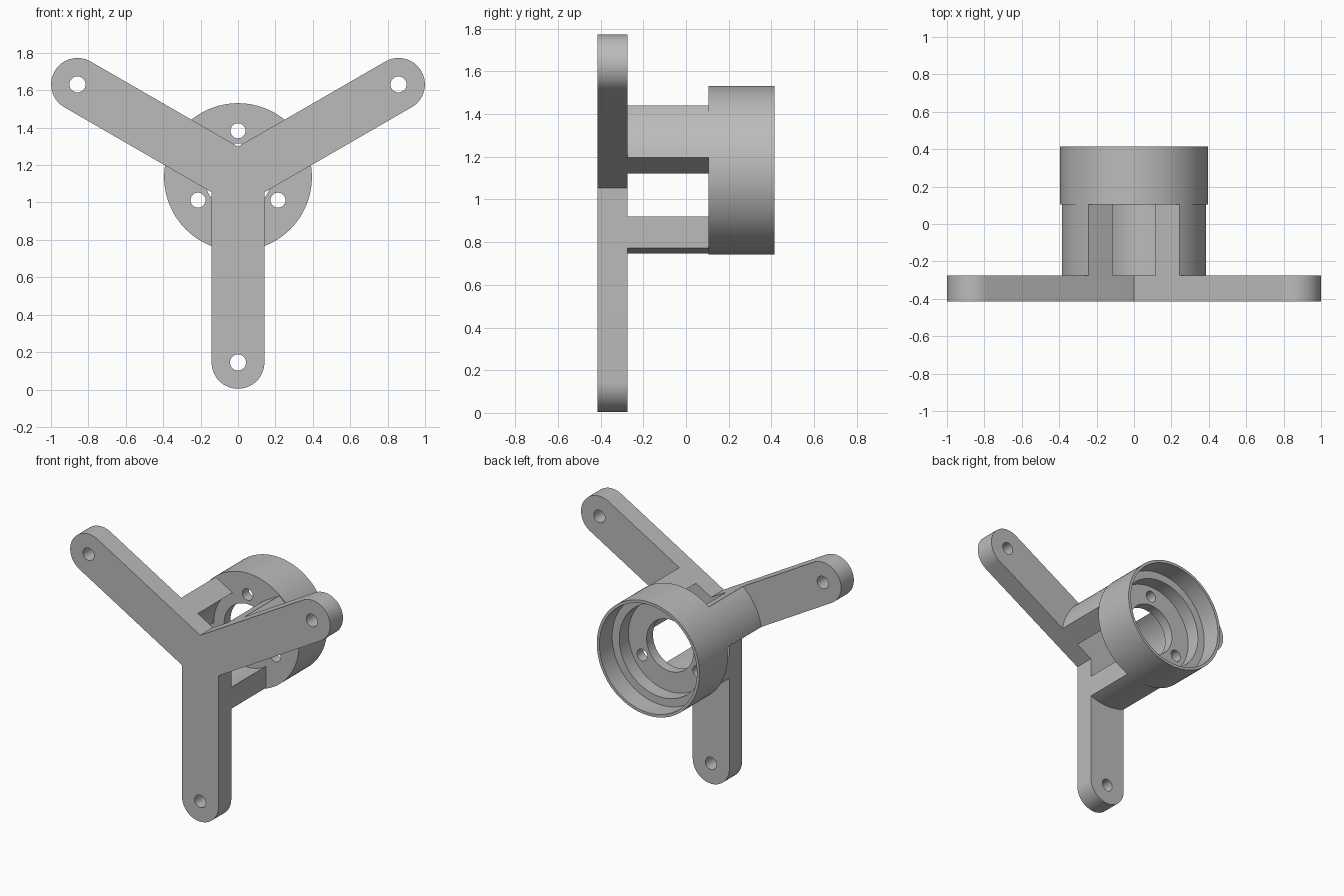
import bpy, bmesh
from math import cos, sin, pi, sqrt, asin, radians
from mathutils import Matrix, Vector

if "Cube" in bpy.data.objects:
    bpy.data.objects.remove(bpy.data.objects["Cube"], do_unlink=True)

HUB = 1.136            # height of the hub axis
REACH = 0.991          # hub axis to arm tip hole
HALF = 0.141           # half arm width
CUP_R, LEG_R, BORE = 0.395, 0.39, 0.257
PLATE_FRONT, PLATE_BACK, CUP_FRONT, CUP_BACK = -0.415, -0.275, 0.105, 0.415
ARM_ANGLES = [radians(a) for a in (-90, 30, 150)]

grey = bpy.data.materials.new("plain grey")
grey.use_nodes = True
grey.diffuse_color = (0.5, 0.5, 0.5, 1)
grey.node_tree.nodes["Principled BSDF"].inputs["Base Color"].default_value = (0.5, 0.5, 0.5, 1)


def finish(name, bm):
    bmesh.ops.recalc_face_normals(bm, faces=bm.faces)
    mesh = bpy.data.meshes.new(name)
    bm.to_mesh(mesh)
    bm.free()
    mesh.materials.append(grey)
    obj = bpy.data.objects.new(name, mesh)
    bpy.context.collection.objects.link(obj)
    return obj


def prism(name, outline, y0, y1):
    """Extrude an outline, given around the hub axis, from y0 to y1."""
    bm = bmesh.new()
    face = bm.faces.new([bm.verts.new((u, y0, HUB + v)) for u, v in outline])
    side = bmesh.ops.extrude_face_region(bm, geom=[face])
    moved = [v for v in side["geom"] if isinstance(v, bmesh.types.BMVert)]
    bmesh.ops.translate(bm, verts=moved, vec=(0, y1 - y0, 0))
    return finish(name, bm)


def arc(radius, start, end, steps, centre=(0, 0)):
    return [(centre[0] + radius * cos(start + (end - start) * i / steps),
             centre[1] + radius * sin(start + (end - start) * i / steps))
            for i in range(steps + 1)]


def turn(points, angle):
    return [(u * cos(angle) - v * sin(angle), u * sin(angle) + v * cos(angle))
            for u, v in points]


def activate(obj):
    bpy.ops.object.select_all(action="DESELECT")
    obj.select_set(True)
    bpy.context.view_layer.objects.active = obj


def drill(obj, distance, radius, angles):
    """Cut round holes along y at the given distance from the hub axis."""
    for angle in angles:
        centre = (distance * cos(angle), distance * sin(angle))
        cutter = prism("hole_cutter", arc(radius, 0, 2 * pi, 48, centre)[:-1], -1, 1)
        cutter.hide_render = True
        mod = obj.modifiers.new("hole", "BOOLEAN")
        mod.operation, mod.solver, mod.object = "DIFFERENCE", "EXACT", cutter
        activate(obj)
        bpy.ops.object.modifier_apply(modifier=mod.name)
        bpy.data.objects.remove(cutter, do_unlink=True)


def smooth(obj):
    activate(obj)
    bpy.ops.object.shade_smooth_by_angle(angle=radians(30))


# Three-armed plate with rounded ends
outline = []
for angle in ARM_ANGLES:
    tip = arc(HALF, -pi / 2, pi / 2, 32, (REACH, 0))
    inner_corner = (HALF / sqrt(3), HALF)
    outline += turn(tip + [inner_corner], angle)
plate = prism("three_arm_plate", outline, PLATE_FRONT, PLATE_BACK)
drill(plate, REACH, 0.043, ARM_ANGLES)
smooth(plate)

# Legs joining the plate to the cup, curved inside and out
outer, inner = asin(HALF / LEG_R), asin(HALF / BORE)
section = arc(LEG_R, -outer, outer, 16) + arc(BORE, inner, -inner, 16)
for label, angle in zip(("bottom", "left", "right"), ARM_ANGLES):
    smooth(prism(label + "_leg", turn(section, angle), PLATE_BACK, CUP_FRONT))

# Stepped cup, turned around the hub axis
HOLE, STEP_R, RIM_R = 0.18, 0.32, 0.375
FLOOR, LEDGE = 0.175, 0.275
profile = [(HOLE, CUP_FRONT), (CUP_R, CUP_FRONT), (CUP_R, CUP_BACK), (RIM_R, CUP_BACK),
           (RIM_R, LEDGE), (STEP_R, LEDGE), (STEP_R, FLOOR), (HOLE, FLOOR)]
bm = bmesh.new()
ring = [bm.verts.new((r, y, HUB)) for r, y in profile]
edges = [bm.edges.new((a, b)) for a, b in zip(ring, ring[1:] + ring[:1])]
bmesh.ops.spin(bm, geom=ring + edges, cent=(0, 0, HUB), axis=(0, 1, 0),
               angle=2 * pi, steps=96, use_merge=True)
bmesh.ops.remove_doubles(bm, verts=bm.verts, dist=0.0001)
cup = finish("stepped_cup", bm)
drill(cup, 0.247, 0.04, [a + pi for a in ARM_ANGLES])
smooth(cup)
